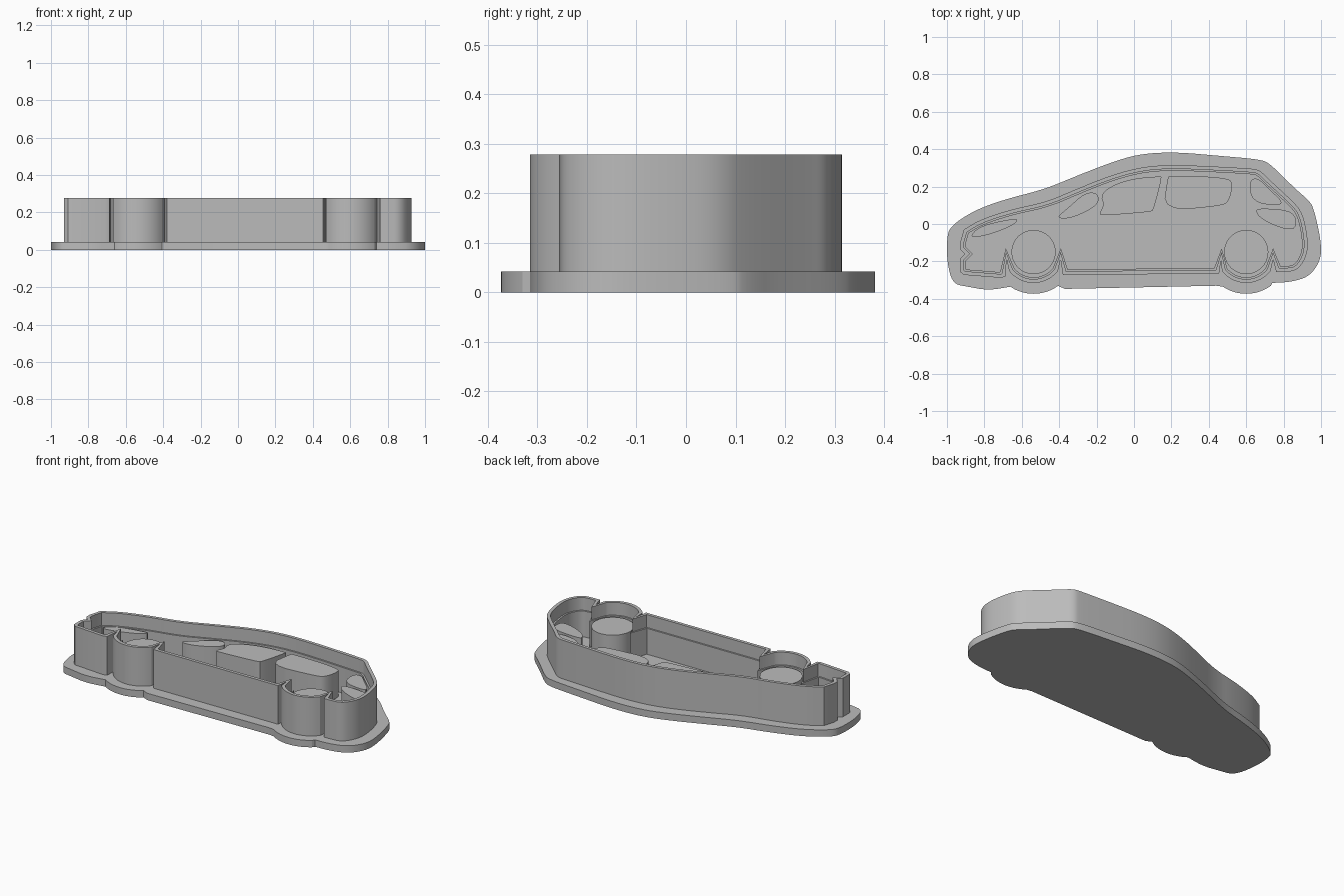
import bpy, bmesh
from math import cos, sin, radians
from mathutils import Vector

cube = bpy.data.objects.get("Cube")
if cube:
    bpy.data.objects.remove(cube)

GREY = (0.5, 0.5, 0.5, 1)
mat = bpy.data.materials.new("light grey plastic")
mat.use_nodes = True
mat.diffuse_color = GREY
mat.node_tree.nodes["Principled BSDF"].inputs["Base Color"].default_value = GREY

PLATE_TOP, DETAIL_TOP, RIM_TOP = 0.042, 0.2, 0.278
WHEELS = [(-0.537, -0.15), (0.6, -0.15)]


def arc(centre, radius, start, end, steps=18):
    angles = [radians(start + (end - start) * i / steps) for i in range(steps + 1)]
    return [(centre[0] + radius * cos(a), centre[1] + radius * sin(a)) for a in angles]


def rounded(points, closed=True, passes=3):
    """Round a path by cutting its corners."""
    for _ in range(passes):
        pairs = list(zip(points, points[1:] + points[:1]))
        cut = []
        for p, q in pairs if closed else pairs[:-1]:
            p, q = Vector(p), Vector(q)
            cut += [p.lerp(q, 0.25), p.lerp(q, 0.75)]
        points = cut if closed else [points[0]] + cut + [points[-1]]
    return points


def inset(points, distance):
    """Move a counter-clockwise outline inwards with limited mitres."""
    pts = [Vector(p) for p in points]
    result = []
    for i, p in enumerate(pts):
        d1 = (p - pts[i - 1]).normalized()
        d2 = (pts[(i + 1) % len(pts)] - p).normalized()
        n1, n2 = Vector((-d1.y, d1.x)), Vector((-d2.y, d2.x))
        mid = (n1 + n2).normalized()
        result.append(p + mid * distance / max(mid.dot(n1), 0.5))
    return result


def finish(name, bm):
    mesh = bpy.data.meshes.new(name)
    bmesh.ops.recalc_face_normals(bm, faces=bm.faces)
    bm.to_mesh(mesh)
    bm.free()
    mesh.materials.append(mat)
    obj = bpy.data.objects.new(name, mesh)
    bpy.context.collection.objects.link(obj)
    bpy.ops.object.select_all(action='DESELECT')
    obj.select_set(True)
    bpy.context.view_layer.objects.active = obj
    bpy.ops.object.shade_smooth_by_angle(angle=radians(25))


def bridge(bm, low, high):
    for i in range(len(low)):
        j = (i + 1) % len(low)
        bm.faces.new((low[i], low[j], high[j], high[i]))


def ring(bm, points, z):
    return [bm.verts.new((p[0], p[1], z)) for p in points]


def prism(name, points, z0, z1):
    bm = bmesh.new()
    low, high = ring(bm, points, z0), ring(bm, points, z1)
    bridge(bm, low, high)
    bm.faces.new(high)
    bm.faces.new(low[::-1])
    finish(name, bm)


# Base plate: rounded body edge with a bulge under each wheel
plate_body = [(0.74, -0.315), (0.84, -0.31), (0.94, -0.28), (1.0, -0.19), (1.0, -0.09),
              (0.96, 0.09), (0.93, 0.13), (0.86, 0.19), (0.73, 0.32), (0.68, 0.345),
              (0.45, 0.365), (0.22, 0.385), (0.03, 0.375), (-0.12, 0.33), (-0.3, 0.26),
              (-0.48, 0.185), (-0.68, 0.135), (-0.85, 0.075), (-0.98, -0.01), (-1.0, -0.07),
              (-1.0, -0.2), (-0.97, -0.32), (-0.89, -0.335), (-0.78, -0.355), (-0.66, -0.335)]
plate = (rounded(plate_body, closed=False) + arc(WHEELS[0], 0.223, 240, 306)
         + [(-0.37, -0.347), (0.44, -0.33)] + arc(WHEELS[1], 0.223, 236, 306))
prism("base_plate", plate, 0, PLATE_TOP)

# Cutter wall: notched lower edge, then the smooth roof line
lower = ([(-0.93, -0.1), (-0.93, -0.135), (-0.905, -0.16), (-0.93, -0.185), (-0.93, -0.255),
          (-0.91, -0.272), (-0.71, -0.288), (-0.688, -0.28), (-0.681, -0.19)]
         + arc(WHEELS[0], 0.165, 218, 322)
         + [(-0.393, -0.19), (-0.38, -0.273), (0.455, -0.265), (0.466, -0.19)]
         + arc(WHEELS[1], 0.165, 218, 322) + [(0.744, -0.19), (0.76, -0.256)])
upper = [(0.8, -0.256), (0.87, -0.25), (0.915, -0.19), (0.932, -0.12), (0.92, -0.02),
         (0.895, 0.07), (0.84, 0.13), (0.72, 0.24), (0.67, 0.29), (0.62, 0.297),
         (0.42, 0.308), (0.2, 0.317), (0.04, 0.305), (-0.12, 0.262), (-0.3, 0.19),
         (-0.47, 0.117), (-0.65, 0.08), (-0.82, 0.025), (-0.91, -0.03)]
outline = lower + rounded(upper, closed=False)
thin, thick = inset(outline, 0.02), inset(outline, 0.03)
bm = bmesh.new()
section = [(outline, PLATE_TOP - 0.01), (outline, RIM_TOP), (thin, RIM_TOP),
           (thin, DETAIL_TOP), (thick, DETAIL_TOP), (thick, PLATE_TOP - 0.01)]
loops = [ring(bm, pts, z) for pts, z in section]
for a, b in zip(loops, loops[1:] + loops[:1]):
    bridge(bm, a, b)
finish("cutter_wall", bm)

# Wheels
for name, centre in zip(("front_wheel", "rear_wheel"), WHEELS):
    prism(name, arc(centre, 0.118, 0, 354, 59), PLATE_TOP - 0.01, DETAIL_TOP)

# Raised window and lamp blocks
details = {
    "quarter_window": [(-0.42, 0.03), (-0.36, 0.08), (-0.26, 0.17), (-0.19, 0.165),
                       (-0.19, 0.1), (-0.33, 0.03)],
    "front_door_window": [(-0.19, 0.05), (-0.16, 0.1), (-0.18, 0.16), (-0.1, 0.215), (0.01, 0.245),
                          (0.14, 0.255), (0.15, 0.25), (0.105, 0.075), (0.09, 0.065),
                          (-0.16, 0.045)],
    "rear_door_window": [(0.155, 0.07), (0.18, 0.25), (0.19, 0.256), (0.36, 0.256), (0.49, 0.245),
                         (0.53, 0.225), (0.51, 0.12), (0.46, 0.095)],
    "upper_tail_lamp": [(0.615, 0.23), (0.66, 0.25), (0.73, 0.18), (0.8, 0.115),
                        (0.76, 0.095), (0.63, 0.12)],
    "lower_tail_lamp": [(0.645, 0.075), (0.69, 0.085), (0.86, 0.07), (0.87, -0.03),
                        (0.79, -0.025), (0.68, 0.025)],
    "headlamp": [(-0.885, -0.075), (-0.83, -0.015), (-0.72, 0.015), (-0.61, 0.032),
                 (-0.65, -0.01), (-0.78, -0.06)],
}
for name, points in details.items():
    prism(name, rounded(points, passes=2), PLATE_TOP - 0.01, DETAIL_TOP)
